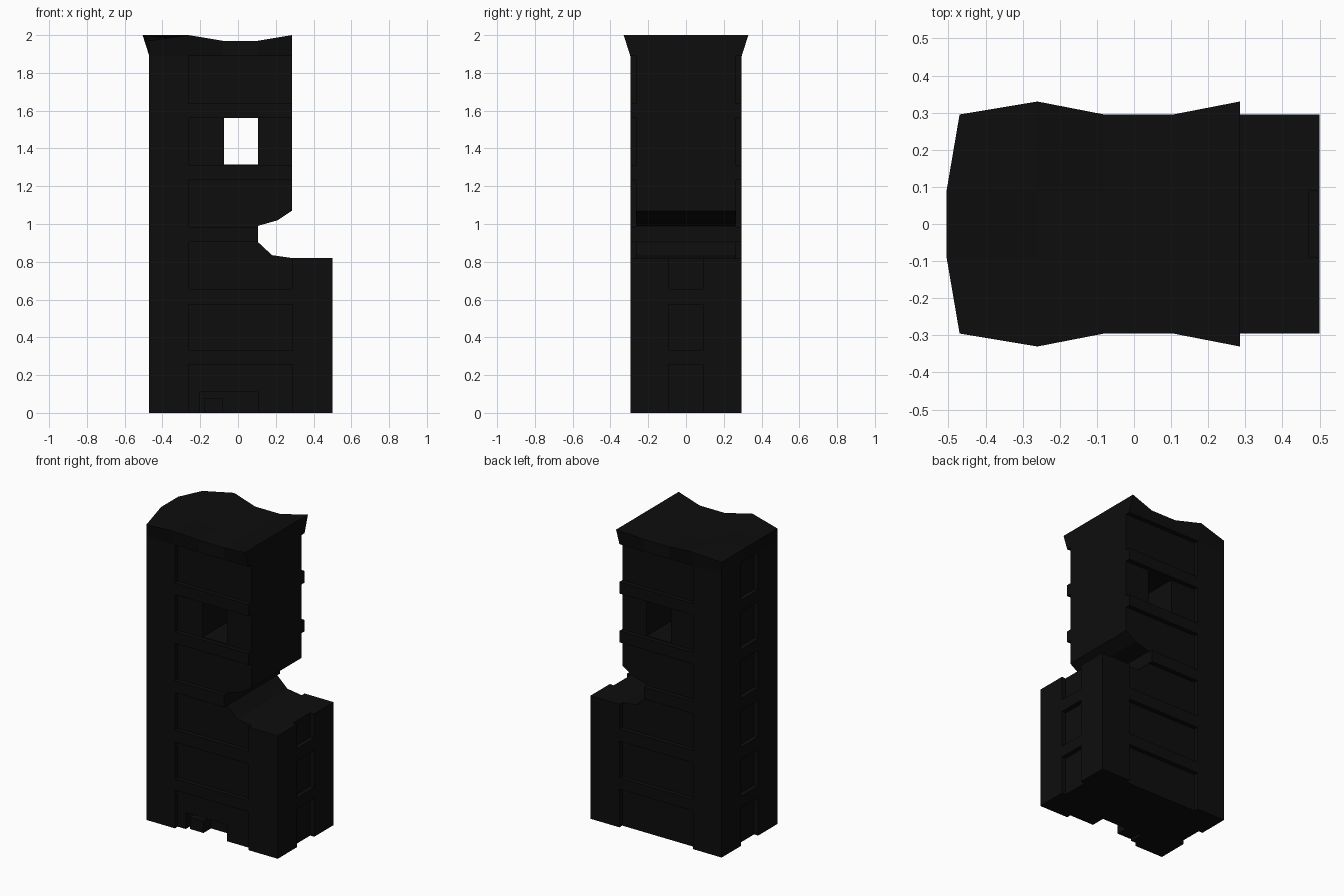
import bpy, bmesh

if "Cube" in bpy.data.objects:
    bpy.data.objects.remove(bpy.data.objects["Cube"])

black = bpy.data.materials.new("soot_black")
black.use_nodes = True
black.diffuse_color = (0.004, 0.004, 0.004, 1)
bsdf = black.node_tree.nodes["Principled BSDF"]
bsdf.inputs["Base Color"].default_value = black.diffuse_color
bsdf.inputs["Roughness"].default_value = 1.0


def finish(bm, name):
    bmesh.ops.recalc_face_normals(bm, faces=bm.faces)
    mesh = bpy.data.meshes.new(name)
    bm.to_mesh(mesh)
    bm.free()
    mesh.materials.append(black)
    obj = bpy.data.objects.new(name, mesh)
    bpy.context.collection.objects.link(obj)
    return obj


def add_box(bm, x0, x1, y0, y1, z0, z1):
    verts = bmesh.ops.create_cube(bm, size=1)["verts"]
    for v in verts:
        v.co = ((x0 + x1) / 2 + v.co.x * (x1 - x0),
                (y0 + y1) / 2 + v.co.y * (y1 - y0),
                (z0 + z1) / 2 + v.co.z * (z1 - z0))


def cut(target, bm, name):
    cutter = finish(bm, name)
    cutter.hide_render = True
    mod = target.modifiers.new(name, "BOOLEAN")
    mod.operation, mod.solver, mod.object = "DIFFERENCE", "EXACT", cutter
    bpy.context.view_layer.objects.active = target
    bpy.ops.object.modifier_apply(modifier=name)
    bpy.data.objects.remove(cutter)


W, L, R, END = 0.295, -0.47, 0.285, 0.5   # half depth and main x limits
MID, BAY, DEEP, CORNICE = -0.26, 0.09, 0.03, 1.89

# Tower body with a notch between the tall part and the low wing
profile = [(L, 0), (END, 0), (END, 0.82), (R, 0.82), (0.18, 0.835), (0.105, 0.905),
           (0.105, 0.99), (0.21, 1.02), (R, 1.07), (R, CORNICE), (L, CORNICE)]
bm = bmesh.new()
face = bm.faces.new([bm.verts.new((x, -W, z)) for x, z in profile])
side = bmesh.ops.extrude_face_region(bm, geom=[face])["geom"]
bmesh.ops.translate(bm, vec=(0, 2 * W, 0),
                    verts=[g for g in side if isinstance(g, bmesh.types.BMVert)])
body = finish(bm, "tower_body")

# Recessed panels, one row per storey, on all four sides
bm = bmesh.new()
for row in range(6):
    z0 = 0.33 + 0.327 * (row - 1) if row else -0.02
    z1 = (0.255, 0.575, 0.905, 1.235, 1.56, 1.93)[row]
    x1 = R if row < 3 else R + 0.02
    for s in (-1, 1):
        add_box(bm, MID, x1, *sorted((s * (W - DEEP), s * (W + 0.05))), z0, z1)
    add_box(bm, L - 0.05, L + DEEP, -BAY, BAY, z0, z1)
    if row < 3:
        add_box(bm, END - DEEP, END + 0.05, -BAY, BAY, z0, z1)
cut(body, bm, "panel_cutter")

# Through window and low front entrance
bm = bmesh.new()
add_box(bm, -0.075, 0.105, -0.5, 0.5, 1.315, 1.56)
add_box(bm, -0.2, 0.105, -0.5, -0.17, -0.05, 0.11)
cut(body, bm, "opening_cutter")

# Entrance step
bm = bmesh.new()
add_box(bm, -0.18, -0.08, -0.25, -0.16, 0, 0.08)
finish(bm, "entrance_step")

# Cornice: a slab whose outer rim flares out and up at its edge points
xs, ys = (L, MID, -0.08, 0.105, R), (-W, -BAY, BAY, W)


def roof_point(x, y):
    z = 2.0 if x == R else 1.97
    if abs(y) == W and x in (MID, R):
        return x, y * (0.33 / W), 2.0
    if x == L and abs(y) == BAY:
        return -0.505, y, 2.0
    return x, y, z


bm = bmesh.new()
low = [[bm.verts.new((x, y, CORNICE)) for y in ys] for x in xs]
top = [[bm.verts.new(roof_point(x, y)) for y in ys] for x in xs]
for grid in (low, top):
    for i in range(len(xs) - 1):
        for j in range(len(ys) - 1):
            bm.faces.new((grid[i][j], grid[i + 1][j], grid[i + 1][j + 1], grid[i][j + 1]))
for e in [e for e in bm.edges if e.is_boundary and e.verts[0] in sum(low, [])]:
    a, b = e.verts
    pair = {v: t for lo, to in zip(low, top) for v, t in zip(lo, to)}
    bm.faces.new((a, b, pair[b], pair[a]))
finish(bm, "cornice_roof")
